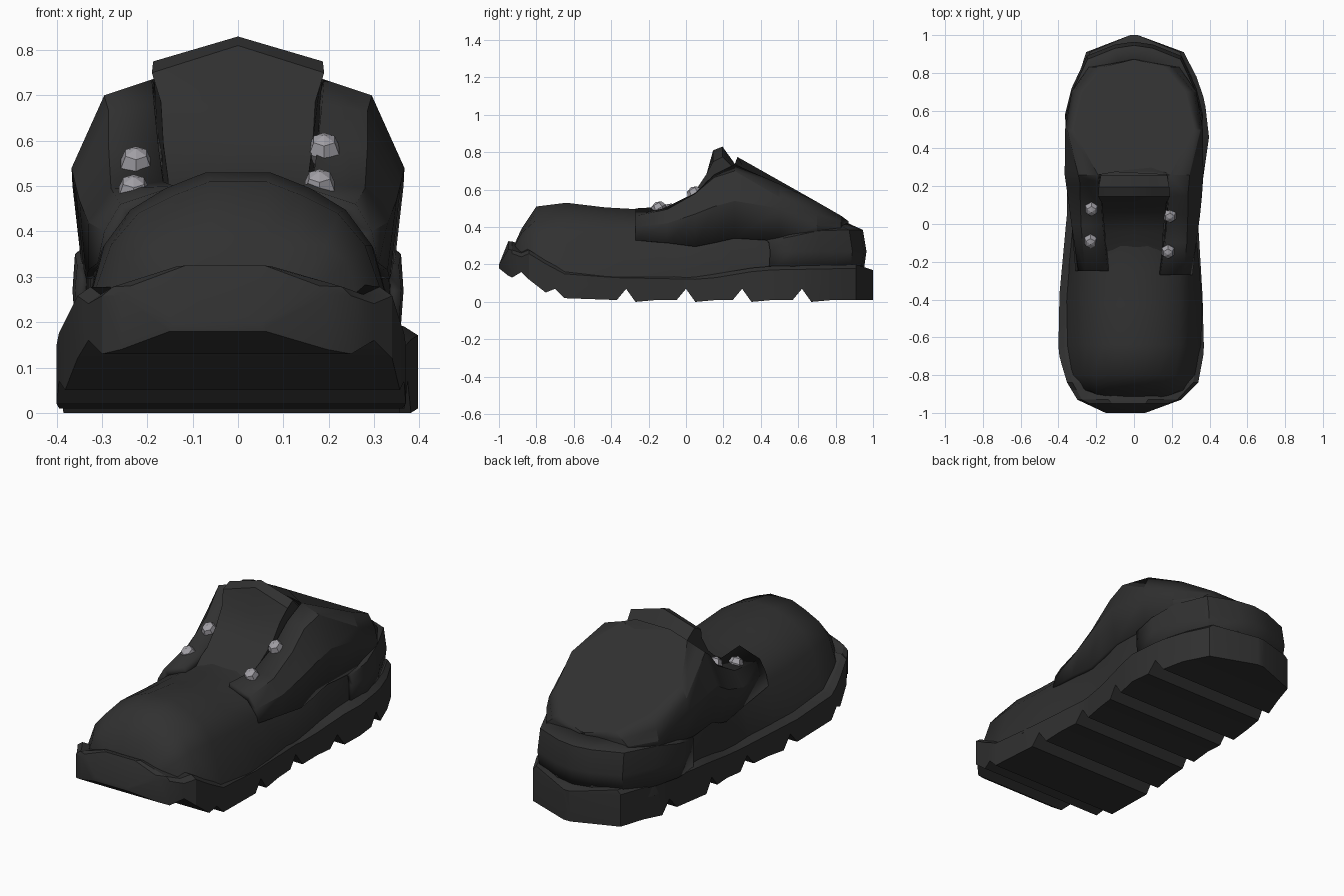
import bpy, bmesh, math
from mathutils import Vector

cube = bpy.data.objects.get("Cube")
if cube:
    bpy.data.objects.remove(cube, do_unlink=True)


def material(name, rgb):
    m = bpy.data.materials.new(name)
    m.use_nodes = True
    m.diffuse_color = (*rgb, 1)
    bsdf = m.node_tree.nodes["Principled BSDF"]
    bsdf.inputs["Base Color"].default_value = (*rgb, 1)
    bsdf.inputs["Roughness"].default_value = 0.8
    return m


LEATHER = material("black leather", (0.03, 0.03, 0.03))
METAL = material("grey metal", (0.36, 0.35, 0.38))


def lerp(table, y):
    """Linear lookup in a list of (y, value) pairs."""
    for (a, va), (b, vb) in zip(table, table[1:]):
        if y <= b:
            t = max(0, (y - a) / (b - a))
            return va + (vb - va) * t
    return table[-1][1]


def loft(name, rows, closed=False, caps=False, thickness=0, angle=35):
    """Skin a list of equally long point rows."""
    bm = bmesh.new()
    grid = [[bm.verts.new(p) for p in row] for row in rows]
    n = len(rows[0])
    for a, b in zip(grid, grid[1:]):
        for j in range(n if closed else n - 1):
            k = (j + 1) % n
            bm.faces.new((a[j], b[j], b[k], a[k]))
    if caps:
        bm.faces.new(grid[0])
        bm.faces.new(grid[-1][::-1])
    if closed:
        bmesh.ops.recalc_face_normals(bm, faces=bm.faces)
    finish(name, bm, LEATHER, thickness, angle)


def finish(name, bm, mat, thickness=0, angle=35):
    mesh = bpy.data.meshes.new(name)
    bm.to_mesh(mesh)
    bm.free()
    mesh.materials.append(mat)
    ob = bpy.data.objects.new(name, mesh)
    bpy.context.collection.objects.link(ob)
    if thickness:
        mod = ob.modifiers.new("thickness", "SOLIDIFY")
        mod.thickness = thickness
        mod.offset = -1
    bpy.ops.object.select_all(action="DESELECT")
    ob.select_set(True)
    bpy.context.view_layer.objects.active = ob
    if angle:
        bpy.ops.object.shade_smooth_by_angle(angle=math.radians(angle))
    return ob


# Sole: outline on each side, top edge, and notched tread
right_edge = [(-1, -.15), (-.93, -.3), (-.83, -.36), (-.68, -.4), (-.43, -.4), (0, -.36),
              (.1, -.35), (.42, -.37), (.67, -.33), (.92, -.25), (1, -.02)]
left_edge = [(-1, .06), (-.93, .25), (-.84, .34), (-.68, .37), (-.5, .37), (0, .34),
             (.2, .36), (.46, .397), (.65, .375), (.9, .29), (1, .02)]
sole_top = [(-1, .2), (-.95, .325), (-.9, .32), (-.8, .25), (-.65, .17), (-.4, .15),
            (.1, .14), (.4, .19), (.93, .2), (1, .17)]
tread = [(-1, .18), (-.95, .14), (-.93, .13), (-.88, .16), (-.84, .12), (-.75, .05),
         (-.7, .07), (-.65, .02)]
for c in (-.32, 0, .3, .62):
    tread += [(c - .05, .01), (c, .07), (c + .05, 0), (c + .16, .01)]
tread += [(.91, .01), (1, .01)]
rows = []
for y, z in tread:
    r, l, t = lerp(right_edge, y), lerp(left_edge, y), lerp(sole_top, y)
    edge = t - .045 if -.97 < y < -.87 else t  # toe rim slopes to the sides
    side = max(z + .01, edge - .02)
    rows.append([(r, y, z), (r, y, side), (r * .92, y, edge), (r * .45, y, t),
                 (l * .3, y, t), (l * .92, y, edge), (l, y, side), (l, y, z)])
loft("sole", rows, closed=True, caps=True, angle=25)

# Upper: y, base width, middle (w, z), shoulder (w, z), crown z
upper = [(-.93, .15, .14, .25, .08, .27, .28), (-.88, .28, .24, .33, .13, .375, .39),
         (-.8, .34, .28, .37, .14, .48, .51), (-.64, .365, .295, .37, .16, .495, .53),
         (-.43, .365, .3, .36, .16, .475, .505), (-.25, .35, .3, .36, .16, .465, .495),
         (-.05, .33, .3, .38, .16, .46, .48), (.1, .33, .31, .42, .18, .5, .52),
         (.24, .33, .32, .48, .2, .64, .65), (.5, .345, .33, .44, .28, .53, .54),
         (.72, .32, .3, .37, .22, .44, .44), (.88, .24, .22, .3, .16, .37, .37),
         (.94, .1, .1, .27, .08, .3, .3)]
rows = []
for y, wb, wm, zm, ws, zs, zt in upper:
    half = [(wb, .12 if y > -.7 else .2), (wm, zm), ((wm + ws) / 2 + .01, (zm + zs) / 2 + .015),
            (ws, zs), (ws * .45, zt)]
    rows.append([(-x, y, z) for x, z in half] + [(x, y, z) for x, z in half[::-1]])
loft("upper", rows, closed=True, caps=True, angle=50)

# Side flaps: y, then bottom, middle, shoulder and inner edge as (x, z)
flap = [(-.27, (.31, .33), (.295, .4), (.26, .46), (.14, .5)),
        (-.1, (.33, .315), (.33, .42), (.28, .495), (.165, .51)),
        (.05, (.335, .295), (.35, .47), (.285, .58), (.175, .585)),
        (.15, (.34, .315), (.36, .51), (.285, .665), (.185, .68)),
        (.26, (.34, .34), (.367, .54), (.295, .7), (.19, .735)),
        (.5, (.345, .325), (.365, .5), (.353, .56), (.322, .63)),
        (.7, (.325, .36), (.33, .405), (.315, .47), (.275, .535)),
        (.83, (.24, .37), (.24, .4), (.205, .43), (.165, .46)),
        (.87, (.03, .37), (.03, .39), (.02, .41), (.01, .43))]
# the right flap's lacing edge sits further back
setback = [(-.27, .02), (-.1, .09), (.05, .09), (.15, .06), (.26, 0)]
for side, label in ((1, "left"), (-1, "right")):
    rows = []
    for y, *pts in flap:
        back = lerp(setback, y) if side < 0 else 0
        rows.append([(side * x, y + back, z) for x, z in pts][::side])
    loft(label + "_flap", rows, thickness=.045, angle=25)

# Opening: sunken panel inside the collar rim, raised behind the tongue
rim = [Vector((.1, .275, .775))]
rim += [Vector((x, y, z)) for y, *_, (x, z) in flap if y > .2]
rim += [Vector((-p.x, p.y, p.z)) for p in rim[::-1]]
centre = sum(rim, Vector()) / len(rim)
rings = []
for scale, drop in ((1, 0), (.97, .005), (.91, .03), (.45, .03), (.01, .03)):
    ring = [centre + (p - centre) * scale - Vector((0, 0, drop)) for p in rim]
    rings.append([tuple(p) for p in ring])
loft("collar_opening", rings, closed=True, caps=True, angle=40)

# Tongue: solid, closed side profile of y, z, half width, centre rise
tongue = [(-.17, .455, .15, .01), (-.04, .52, .155, 0), (.05, .595, .165, -.01),
          (.11, .685, .17, 0), (.145, .75, .19, .06), (.195, .775, .187, .055),
          (.26, .71, .175, .03), (.26, .46, .17, 0)]
rows = [[(w * f, y, z + rise * (1 - abs(f))) for y, z, w, rise in tongue]
        for f in (-1, -.5, 0, .5, 1)]
loft("tongue", rows, closed=True, caps=True)

# Heel counter: wraps the back, plan point and top height
counter = [(.36, .45, .325), (.365, .58, .35), (.33, .72, .38), (.25, .89, .385),
           (.1, .95, .385), (0, .965, .385)]
counter += [(-x, y, z) for x, y, z in counter[-2::-1]]
rows = []
for x, y, z in counter:
    rows.append([(x * .98, y * .985, .17), (x, y, .27), (x * .985, y * .98, z),
                 (x * .82, y * .9, z + .035)])
loft("heel_counter", rows, thickness=.03)

# Lace studs
studs = [(-.225, .08, .55), (-.23, -.09, .488), (.19, .045, .58), (.18, -.145, .5)]
for i, p in enumerate(studs):
    bm = bmesh.new()
    bmesh.ops.create_uvsphere(bm, u_segments=6, v_segments=4, radius=.042)
    ob = finish("lace_stud_%d" % (i + 1), bm, METAL, angle=0)
    ob.location = p
    ob.scale = (.9, 1, .9)
    ob.rotation_euler = (math.radians(30), 0, 0)
